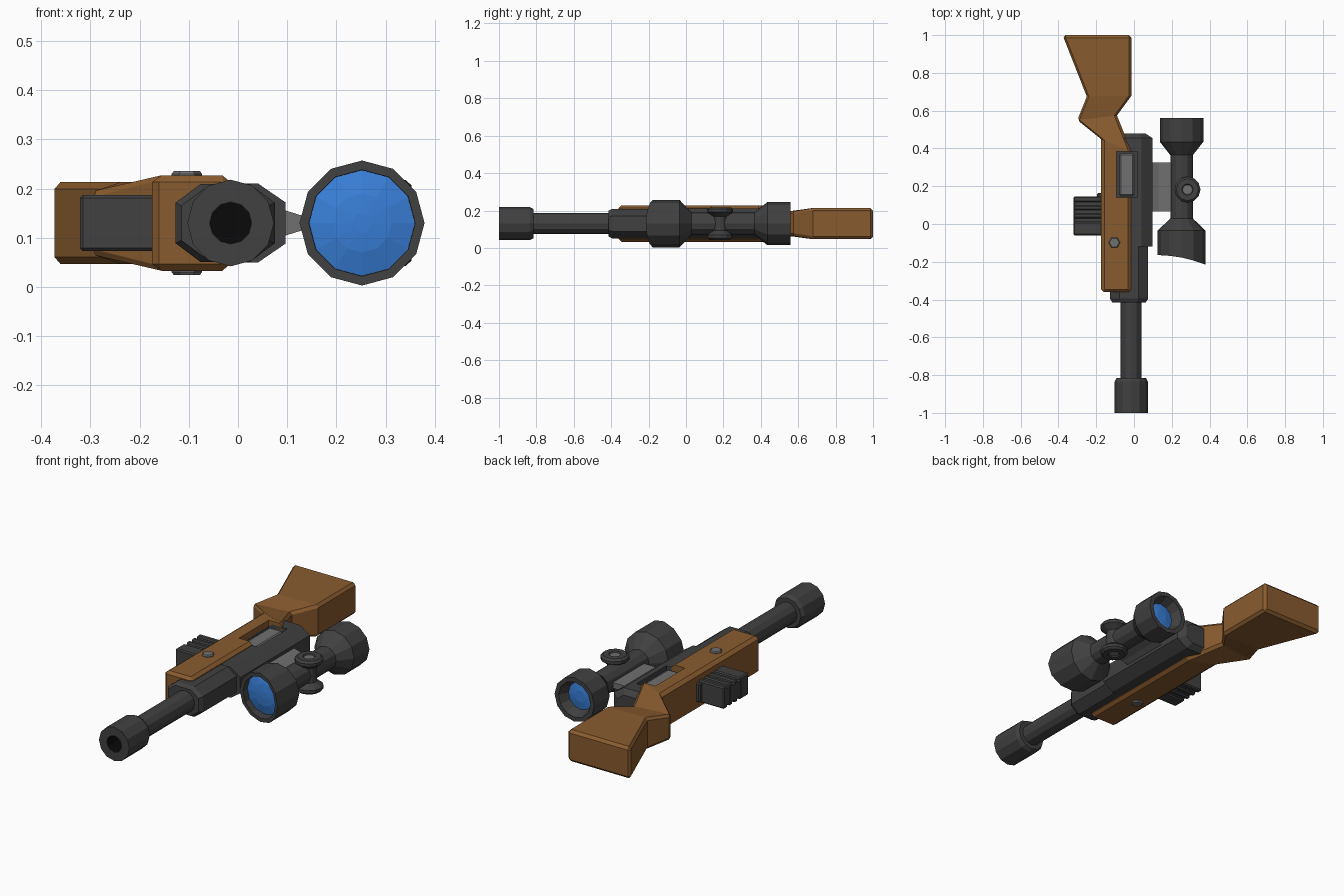
import bpy, bmesh
from math import sin, cos, pi

if "Cube" in bpy.data.objects:
    bpy.data.objects.remove(bpy.data.objects["Cube"])

MID = 0.13      # height of the symmetry plane
BX, SX = -0.015, 0.252   # barrel and scope axes


def material(name, rgb):
    m = bpy.data.materials.new(name)
    m.diffuse_color = (*rgb, 1)
    m.use_nodes = True
    m.node_tree.nodes["Principled BSDF"].inputs["Base Color"].default_value = m.diffuse_color
    return m


WOOD = material("wood", (0.25, 0.105, 0.028))
DARK = material("dark_metal", (0.052, 0.052, 0.052))
STEEL = material("steel", (0.16, 0.16, 0.16))
GLASS = material("blue_glass", (0.04, 0.21, 0.68))
BLACK = material("black", (0.003, 0.003, 0.003))


def loft(name, rings, mat=None):
    """Closed solid skinned through rings of equal point count."""
    bm = bmesh.new()
    vr = [[bm.verts.new(p) for p in r] for r in rings]
    n = len(vr[0])
    for a, b in zip(vr, vr[1:]):
        for i in range(n):
            j = (i + 1) % n
            bm.faces.new((a[i], a[j], b[j], b[i]))
    bm.faces.new(vr[0])
    bm.faces.new(vr[-1])
    bmesh.ops.recalc_face_normals(bm, faces=bm.faces)
    me = bpy.data.meshes.new(name)
    bm.to_mesh(me)
    bm.free()
    ob = bpy.data.objects.new(name, me)
    bpy.context.collection.objects.link(ob)
    if mat:
        me.materials.append(mat)
    return ob


def turn_y(name, cx, profile, mat, n=12):
    """Lathe (radius, y) around a lengthwise axis."""
    return loft(name, [[(cx + r * cos(2 * pi * k / n), y, MID + r * sin(2 * pi * k / n))
                        for k in range(n)] for r, y in profile], mat)


def turn_z(name, cx, cy, profile, mat, n=10):
    """Lathe (radius, z offset from the middle) around an upright axis."""
    return loft(name, [[(cx + r * cos(2 * pi * k / n), cy + r * sin(2 * pi * k / n), MID + z)
                        for k in range(n)] for r, z in profile], mat)


def box(name, x, y, z, mat=None, bev=0):
    ob = loft(name, [[(x[0], v, z[0]), (x[1], v, z[0]), (x[1], v, z[1]), (x[0], v, z[1])]
                     for v in y], mat)
    if bev:
        bevel(ob, bev)
    return ob


def bevel(ob, width, angle=1.0):
    m = ob.modifiers.new("bevel", 'BEVEL')
    m.width, m.segments, m.angle_limit = width, 1, angle


def octagon(x0, x1, h, y):
    """Receiver cross-section with cut corners."""
    c, w = (x0 + x1) / 2, (x1 - x0) / 2
    return [(c + w * a, y, MID + h * b) for a, b in
            ((1, .52), (.5, 1), (-.5, 1), (-1, .52), (-1, -.52), (-.5, -1), (.5, -1), (1, -.52))]


# Barrel with muzzle brake and bore
turn_y("barrel", BX, [(.043, -.86), (.043, -1), (.088, -1), (.088, -.835), (.078, -.815),
                      (.056, -.815), (.056, -.38)], DARK)
turn_y("bore", BX, [(.0425, -.85), (.0425, -.998), (.042, -.998), (.042, -.865)], BLACK)

# Receiver: slimmer front sleeve and main body
loft("receiver_front", [octagon(-.115, .062, .068, -.415), octagon(-.127, .075, .079, -.395),
                        octagon(-.127, .075, .079, -.1)], DARK)
receiver = loft("receiver", [octagon(-.127, .097, .08, -.12), octagon(-.127, .097, .08, .455),
                             octagon(-.09, .06, .055, .48)], DARK)

# Stock: left point, right point and half thickness at each station
stations = [((-.175, -.36), (-.015, -.36), .097), ((-.175, .45), (-.015, .385), .097),
            ((-.30, .55), (-.09, .575), .066), ((-.25, .675), (-.013, .68), .083),
            ((-.378, 1), (-.013, 1), .083)]
stock = loft("stock", [[(*l, MID - h), (*r, MID - h), (*r, MID + h), (*l, MID + h)]
                       for l, r, h in stations], WOOD)
bevel(stock, .014, 1.1)

# Ejection port cut through stock side and receiver top
cutter = box("port_cutter", (-.092, .016), (.14, .385), (.185, .3))
cutter.hide_render = True
cutter.hide_viewport = True
for ob in (stock, receiver):
    m = ob.modifiers.new("port", 'BOOLEAN')
    m.operation, m.object = 'DIFFERENCE', cutter
box("port_floor", (-.096, .016), (.136, .389), (.165, .187), DARK)
box("bolt", (-.078, .001), (.148, .372), (.17, .2), STEEL, .008)

# Cross pin with hexagonal heads
turn_z("cross_pin", -.104, -.098, [(.026, -.106), (.031, -.1), (.031, .1), (.026, .106)], STEEL, 6)

# Magazine: collar, core and grip ribs
box("magazine_collar", (-.195, -.16), (-.04, .165), (MID - .05, MID + .05), DARK, .006)
box("magazine", (-.32, -.16), (-.058, .143), (MID - .05, MID + .05), DARK, .008)
for i, y in enumerate(((-.06, .012), (.03, .055), (.073, .098), (.116, .145))):
    box(f"magazine_rib_{i}", (-.321, -.16), y, (MID - .057, MID + .057), DARK, .006)

# Scope mount, tapering toward the tube
loft("scope_mount", [[(x, .065, MID - h), (x, .325, MID - h), (x, .325, MID + h), (x, .065, MID + h)]
                     for x, h in ((.07, .03), (.098, .025), (.13, .015), (.21, .015))], STEEL)

# Scope body, with the front rim swept forward on the outer side
scope = turn_y("scope", SX, [(.107, -.115), (.108, -.165), (.127, -.165), (.127, -.035), (.064, .025),
                             (.06, .03), (.06, .365), (.115, .435), (.115, .56), (.092, .56),
                             (.07, .505)], DARK)
for v in scope.data.vertices:
    if v.co.y < -.15:
        v.co.y -= .05 * (max(0, v.co.x - .125) / .253) ** 2

# Lenses
turn_y("front_lens", SX, [(.108, -.112), (.108, -.13), (.06, -.143), (.02, -.147)], GLASS)
turn_y("rear_lens", SX, [(.071, .50), (.071, .508), (.03, .515)], GLASS)

# Adjustment turret: spool with a dished knob above and below
half = [(.022, .075), (.03, .087), (.058, .087), (.069, .077), (.069, .062), (.038, .038)]
turn_z("turret", .283, .182, half + [(r, -z) for r, z in reversed(half)], DARK, 12)
for side, s in (("top", 1), ("bottom", -1)):
    turn_z(f"turret_cap_{side}", .283, .182, [(.027, .07 * s), (.027, .081 * s)], STEEL)
